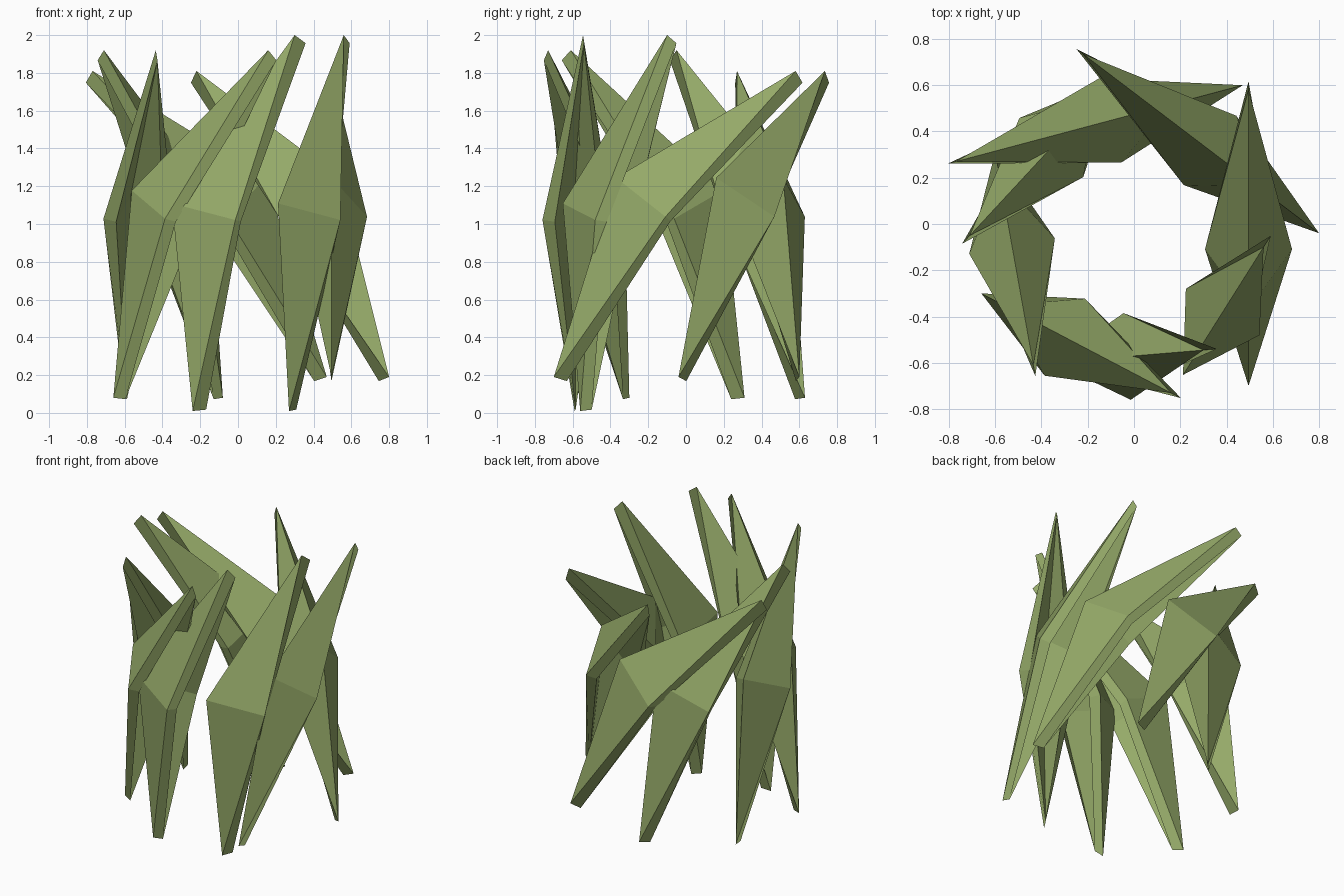
import bpy
from mathutils import Vector

if "Cube" in bpy.data.objects:
    bpy.data.objects.remove(bpy.data.objects["Cube"])

moss = bpy.data.materials.new("moss_green")
moss.diffuse_color = (0.30, 0.40, 0.14, 1)
moss.use_nodes = True
moss.node_tree.nodes["Principled BSDF"].inputs["Base Color"].default_value = moss.diffuse_color

# Shared shard proportions
HALF_WIDTH, BOW, CREST, THICKNESS = 0.188, 0.062, 0.395, 0.072


def shard(name, low, high):
    """Folded diamond leaf between two tips, raised to a crest and thickened."""
    low, high = Vector(low), Vector(high)
    axis = (high - low).normalized()
    side = axis.cross(Vector((0, 0, 1))).normalized()
    up = side.cross(axis).normalized()
    mid = (low + high) / 2 + up * BOW
    crest = (low + high) / 2 + up * CREST
    verts = [low, mid + side * HALF_WIDTH, high, mid - side * HALF_WIDTH, crest]
    faces = [(0, 1, 4), (1, 2, 4), (2, 3, 4), (3, 0, 4)]
    mesh = bpy.data.meshes.new(name)
    mesh.from_pydata(verts, [], faces)
    mesh.materials.append(moss)
    obj = bpy.data.objects.new(name, mesh)
    bpy.context.collection.objects.link(obj)
    shell = obj.modifiers.new("shell", "SOLIDIFY")
    shell.thickness, shell.offset = THICKNESS, -1


# Low and high tips, grouped by how far each shard leans
shards = {
    "leaning": [((0.495, -0.70, 0.19), (0.495, 0.58, 1.81)),
                ((0.80, -0.04, 0.19), (-0.22, 0.735, 1.81)),
                ((0.47, 0.60, 0.19), (-0.77, 0.27, 1.81))],
    "tilted": [((-0.08, 0.63, 0.08), (-0.71, -0.05, 1.92)),
               ((-0.60, 0.31, 0.08), (-0.435, -0.61, 1.92)),
               ((-0.66, -0.30, 0.08), (0.16, -0.73, 1.92))],
    "upright": [((-0.24, -0.59, 0.01), (0.30, -0.545, 2.0)),
                ((0.27, -0.56, 0.01), (0.56, -0.10, 2.0))],
}
for kind, tips in shards.items():
    for i, (low, high) in enumerate(tips, 1):
        shard(f"{kind}_shard_{i}", low, high)
